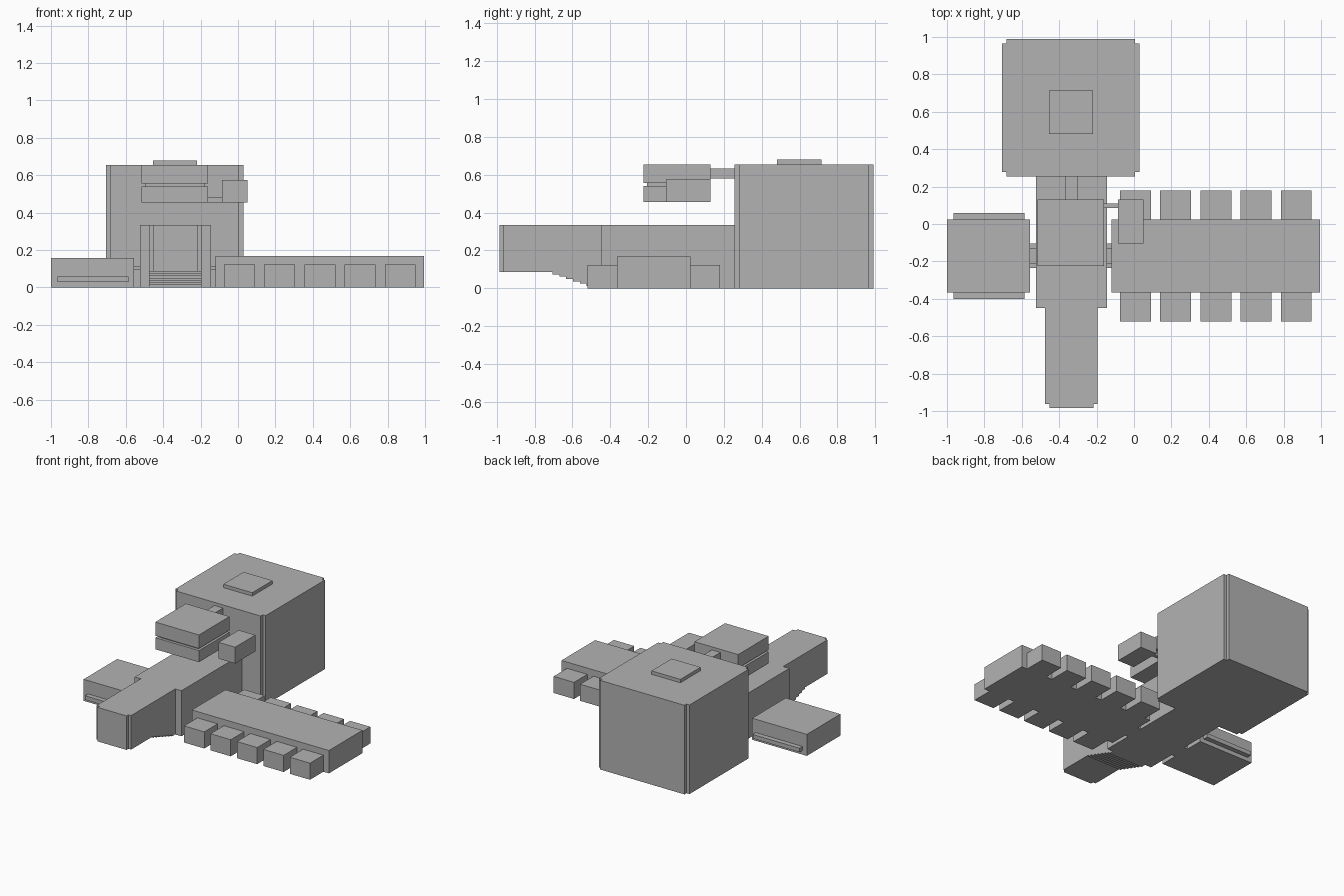
import bpy

cube = bpy.data.objects.get("Cube")
if cube:
    bpy.data.objects.remove(cube, do_unlink=True)

grey = bpy.data.materials.new("plain grey")
grey.use_nodes = True
colour = (0.45, 0.45, 0.45, 1)
grey.diffuse_color = colour
grey.node_tree.nodes["Principled BSDF"].inputs["Base Color"].default_value = colour


def prism(name, start, end):
    """Closed prism between two matching outlines."""
    n = len(start)
    faces = [list(range(n))[::-1], list(range(n, 2 * n))]
    faces += [[i, (i + 1) % n, n + (i + 1) % n, n + i] for i in range(n)]
    mesh = bpy.data.meshes.new(name)
    mesh.from_pydata(start + end, [], faces)
    mesh.materials.append(grey)
    obj = bpy.data.objects.new(name, mesh)
    bpy.context.collection.objects.link(obj)
    return obj


def upright(name, outline, z0, z1):
    return prism(name, [(x, y, z0) for x, y in outline], [(x, y, z1) for x, y in outline])


def box(name, x0, x1, y0, y1, z0, z1):
    return upright(name, [(x0, y0), (x1, y0), (x1, y1), (x0, y1)], z0, z1)


def notched_box(name, x0, x1, y0, y1, z0, z1, n):
    """Box with a square notch cut from each vertical corner."""
    outline = [(x0 + n, y0), (x1 - n, y0), (x1 - n, y0 + n), (x1, y0 + n),
               (x1, y1 - n), (x1 - n, y1 - n), (x1 - n, y1), (x0 + n, y1),
               (x0 + n, y1 - n), (x0, y1 - n), (x0, y0 + n), (x0 + n, y0 + n)]
    return upright(name, outline, z0, z1)


# Main hall and roof hatch
notched_box("main_hall", -0.705, 0.03, 0.255, 0.99, 0, 0.655, 0.024)
box("roof_hatch", -0.455, -0.22, 0.48, 0.715, 0.655, 0.68)

# Central corridor
box("corridor", -0.525, -0.145, -0.45, 0.255, 0, 0.335)

# Overhanging entrance with a stepped underside
profile = [(-0.45, 0.335), (-0.963, 0.335), (-0.963, 0.085)]
y, z, rise = -0.705, 0.085, 0.012
for i in range(7):
    profile += [(y, z), (y, z - rise)]
    y, z = y + 0.036, z - rise
profile.append((-0.45, z))
prism("entrance", [(-0.475, y, z) for y, z in profile], [(-0.195, y, z) for y, z in profile])
box("entrance_face", -0.453, -0.217, -0.985, -0.963, 0.085, 0.335)

# Long wing with five pods on each side
box("long_wing", -0.12, 0.995, -0.365, 0.025, 0, 0.168)
for i in range(5):
    x = -0.075 + i * 0.215
    box(f"front_pod_{i + 1}", x, x + 0.165, -0.52, -0.365, 0, 0.122)
    box(f"back_pod_{i + 1}", x, x + 0.165, 0.025, 0.18, 0, 0.122)

# Short wing with side rails
box("short_wing", -1, -0.555, -0.365, 0.025, 0, 0.158)
box("front_rail", -0.965, -0.585, -0.40, -0.365, 0.03, 0.06)
box("back_rail", -0.965, -0.585, 0.025, 0.06, 0.03, 0.06)

# Stepped links joining the wings to the corridor
for side, x0, x1 in (("right", -0.555, -0.525), ("left", -0.145, -0.12)):
    box(side + "_link_base", x0, x1, -0.235, -0.105, 0, 0.1)
    box(side + "_link_top", x0, x1, -0.212, -0.128, 0.1, 0.115)

# Raised two-deck cabin held off the hall
box("cabin_upper_deck", -0.515, -0.16, -0.225, 0.13, 0.555, 0.655)
box("cabin_waist", -0.495, -0.18, -0.205, 0.11, 0.54, 0.555)
box("cabin_lower_deck", -0.515, -0.16, -0.225, 0.13, 0.455, 0.54)
box("cabin_beam", -0.37, -0.30, 0.13, 0.255, 0.58, 0.632)

# Small side cabin on a thin arm
box("side_cabin", -0.085, 0.05, -0.105, 0.13, 0.455, 0.575)
box("side_cabin_arm", -0.16, -0.085, 0.085, 0.11, 0.455, 0.48)

# Outward normals
import bmesh
for obj in bpy.context.collection.objects:
    if obj.type == 'MESH' and grey.name in obj.data.materials:
        bm = bmesh.new()
        bm.from_mesh(obj.data)
        bmesh.ops.recalc_face_normals(bm, faces=bm.faces)
        bm.to_mesh(obj.data)
        bm.free()
